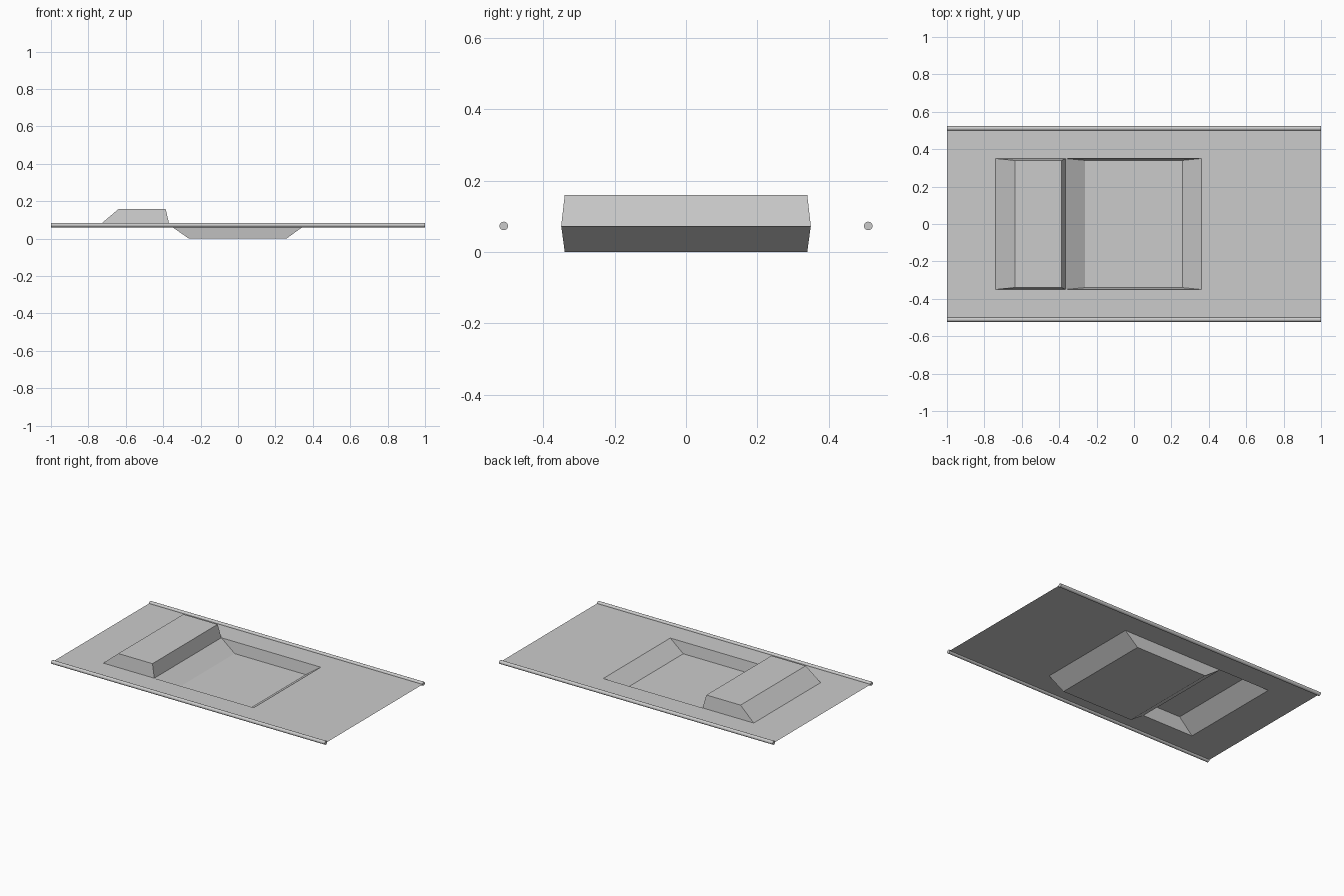
import bpy, bmesh, math

if "Cube" in bpy.data.objects:
    bpy.data.objects.remove(bpy.data.objects["Cube"])

Z = 0.073          # height of the flat sheet
XS = [-1, -0.74, -0.367, 0.36, 1]
YS = [-0.51, -0.35, 0.35, 0.51]

# pressed sheet: flat grid with a raised box and a sunken tray
bm = bmesh.new()
grid = [[bm.verts.new((x, y, Z)) for y in YS] for x in XS]


def panel(i, j):
    return [grid[i][j], grid[i + 1][j], grid[i + 1][j + 1], grid[i][j + 1]]


def pressed(i, x0, x1, z, y=0.34):
    base = panel(i, 1)
    cap = [bm.verts.new(p) for p in ((x0, -y, z), (x1, -y, z), (x1, y, z), (x0, y, z))]
    bm.faces.new(cap)
    for k in range(4):
        n = (k + 1) % 4
        bm.faces.new((base[k], base[n], cap[n], cap[k]))


for i in range(4):
    for j in range(3):
        if not (j == 1 and i in (1, 2)):
            bm.faces.new(panel(i, j))
pressed(1, -0.637, -0.387, 0.16)   # raised box
pressed(2, -0.262, 0.258, 0.0)     # sunken tray

mesh = bpy.data.meshes.new("pressed_sheet")
bm.to_mesh(mesh)
bm.free()
sheet = bpy.data.objects.new("pressed_sheet", mesh)
bpy.context.collection.objects.link(sheet)

# round rods along both long edges
for name, y in (("front_rod", -0.511), ("back_rod", 0.511)):
    bpy.ops.mesh.primitive_cylinder_add(vertices=24, radius=0.012, depth=2,
                                        location=(0, y, Z), rotation=(0, math.pi / 2, 0))
    bpy.context.object.name = name
    bpy.ops.object.shade_smooth_by_angle(angle=math.radians(30))
